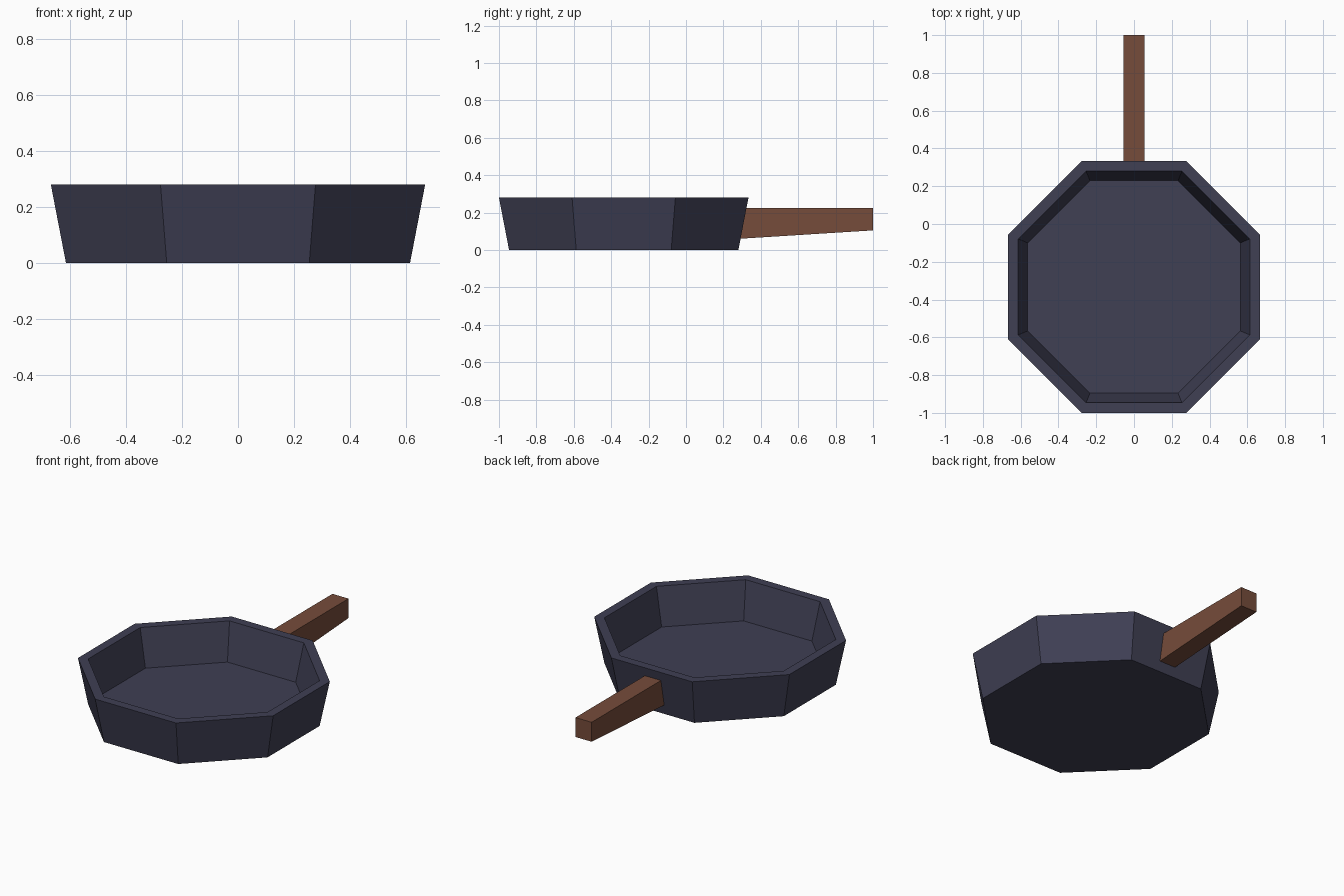
import bpy, bmesh, math

if "Cube" in bpy.data.objects:
    bpy.data.objects.remove(bpy.data.objects["Cube"])


def material(name, rgb):
    m = bpy.data.materials.new(name)
    m.diffuse_color = (*rgb, 1)
    m.use_nodes = True
    m.node_tree.nodes["Principled BSDF"].inputs["Base Color"].default_value = m.diffuse_color
    return m


def finish(name, bm, mat):
    bmesh.ops.recalc_face_normals(bm, faces=bm.faces)
    me = bpy.data.meshes.new(name)
    bm.to_mesh(me)
    bm.free()
    me.materials.append(mat)
    ob = bpy.data.objects.new(name, me)
    bpy.context.collection.objects.link(ob)
    return ob


iron = material("dark iron", (0.05, 0.05, 0.088))
wood = material("brown wood", (0.18, 0.072, 0.043))

# Pan: octagonal rings (flat-to-flat half width, height) from base, over the rim, to the floor
SIDES = 8
profile = [(0.613, 0), (0.667, 0.28), (0.613, 0.28), (0.563, 0.05)]
bm = bmesh.new()
rings = []
for apothem, z in profile:
    r = apothem / math.cos(math.pi / SIDES)
    angles = [(i + 0.5) * 2 * math.pi / SIDES for i in range(SIDES)]
    rings.append([bm.verts.new((r * math.cos(a), r * math.sin(a) - 0.333, z)) for a in angles])
for low, high in zip(rings, rings[1:]):
    for i in range(SIDES):
        j = (i + 1) % SIDES
        bm.faces.new((low[i], low[j], high[j], high[i]))
bm.faces.new(rings[0])
bm.faces.new(rings[-1])
finish("pan", bm, iron)

# Handle: side profile (y, z) extruded across x, thinner towards the tip
side = [(0.285, 0.06), (1.0, 0.105), (1.0, 0.225), (0.285, 0.225)]
bm = bmesh.new()
face = bm.faces.new([bm.verts.new((-0.055, y, z)) for y, z in side])
ext = bmesh.ops.extrude_face_region(bm, geom=[face])
bmesh.ops.translate(bm, vec=(0.11, 0, 0),
                    verts=[v for v in ext["geom"] if isinstance(v, bmesh.types.BMVert)])
finish("handle", bm, wood)
